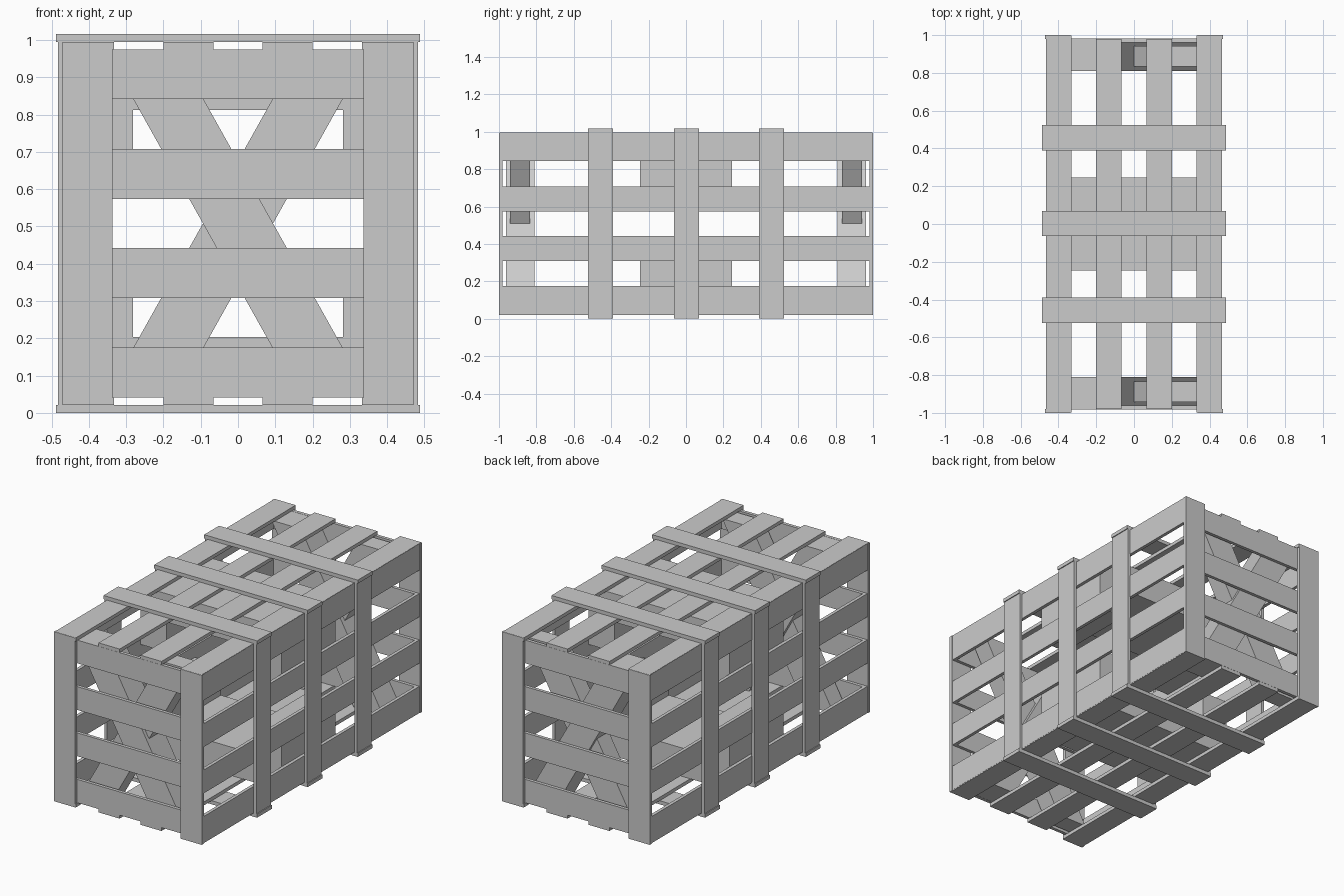
import bpy
import bmesh

cube = bpy.data.objects.get("Cube")
if cube:
    bpy.data.objects.remove(cube, do_unlink=True)

GREY = (0.6, 0.6, 0.6, 1.0)
wood = bpy.data.materials.new("grey_wood")
wood.use_nodes = True
wood.diffuse_color = GREY
wood.node_tree.nodes["Principled BSDF"].inputs["Base Color"].default_value = GREY

MID_Z = 0.508


def prism(name, outline, y):
    """Extrude an (x, z) outline over the given (low, high) y range."""
    bm = bmesh.new()
    face = bm.faces.new([bm.verts.new((px, y[0], pz)) for px, pz in outline])
    grown = bmesh.ops.extrude_face_region(bm, geom=[face], use_keep_orig=True)["geom"]
    bmesh.ops.translate(bm, vec=(0, y[1] - y[0], 0),
                        verts=[v for v in grown if isinstance(v, bmesh.types.BMVert)])
    bmesh.ops.recalc_face_normals(bm, faces=bm.faces)
    mesh = bpy.data.meshes.new(name)
    bm.to_mesh(mesh)
    bm.free()
    mesh.materials.append(wood)
    bpy.context.collection.objects.link(bpy.data.objects.new(name, mesh))


def board(name, x, y, z):
    """Box spanning the given (low, high) ranges."""
    prism(name, [(x[0], z[0]), (x[1], z[0]), (x[1], z[1]), (x[0], z[1])], y)


def flip(span, sign, centre=0.0):
    """Mirror a range about a centre when sign is negative."""
    return span if sign > 0 else (2 * centre - span[1], 2 * centre - span[0])


SIDES = ((1, "left"), (-1, "right"))
ENDS = ((1, "back"), (-1, "front"))
LEVELS = ((1, "top"), (-1, "bottom"))
ROWS = ((0.025, 0.175), (0.308, 0.442), (0.574, 0.708), (0.842, 0.994))

# Lengthwise slats on the top and bottom
for lv, level in LEVELS:
    z = flip((0.975, 0.995), lv, MID_Z)
    for sx, side in SIDES:
        board(f"{level}_edge_slat_{side}", flip((0.332, 0.466), sx), (-0.998, 0.998), z)
        board(f"{level}_middle_slat_{side}", flip((0.066, 0.2), sx), (-0.98, 0.98), z)

# Lengthwise slats on the sides
for sx, side in SIDES:
    for i, z in enumerate(ROWS):
        half = 0.999 if i in (0, 3) else 0.982
        board(f"side_slat_{side}_{i + 1}", flip((0.448, 0.467), sx), (-half, half), z)

# Battens wrapped around the crate
for i, yc in enumerate((-0.457, 0.003, 0.457)):
    y = (yc - 0.067, yc + 0.067)
    for lv, level in LEVELS:
        board(f"{level}_batten_{i + 1}", (-0.488, 0.488), y, flip((0.995, 1.016), lv, MID_Z))
    for sx, side in SIDES:
        board(f"side_batten_{side}_{i + 1}", flip((0.466, 0.483), sx), y, (0.02, 0.996))

# End walls: corner posts, rails and crossed braces
LEAN, HALF_WIDTH, REACH = 0.56, 0.094, 0.466
for sy, end in ENDS:
    for sx, side in SIDES:
        board(f"{end}_post_{side}", flip((0.336, 0.47), sx), flip((0.98, 1.0), sy), (0.021, 0.994))
    for i, z in enumerate(ROWS):
        board(f"{end}_rail_{i + 1}", (-0.449, 0.449), flip((0.962, 0.981), sy),
              (max(z[0], 0.041), min(z[1], 0.975)))
    for name, tilt, y in (("main", -1, (0.81, 0.963)), ("cross", 1, (0.835, 0.942))):
        shift = tilt * LEAN * REACH
        outline = [(k * shift + w * HALF_WIDTH, MID_Z + k * REACH)
                   for k, w in ((-1, -1), (-1, 1), (1, 1), (1, -1))]
        prism(f"{end}_{name}_brace", outline, flip(y, sy))

# Inner packing blocks above and below, with side cheeks
for lv, level in LEVELS:
    board(f"{level}_packing_board", (-0.448, 0.448), (-0.247, 0.247),
          flip((0.812, 0.975), lv, MID_Z))
    for sx, side in SIDES:
        board(f"{level}_packing_cheek_{side}", flip((0.281, 0.448), sx), (-0.247, 0.247),
              flip((0.64, 0.812), lv, MID_Z))
